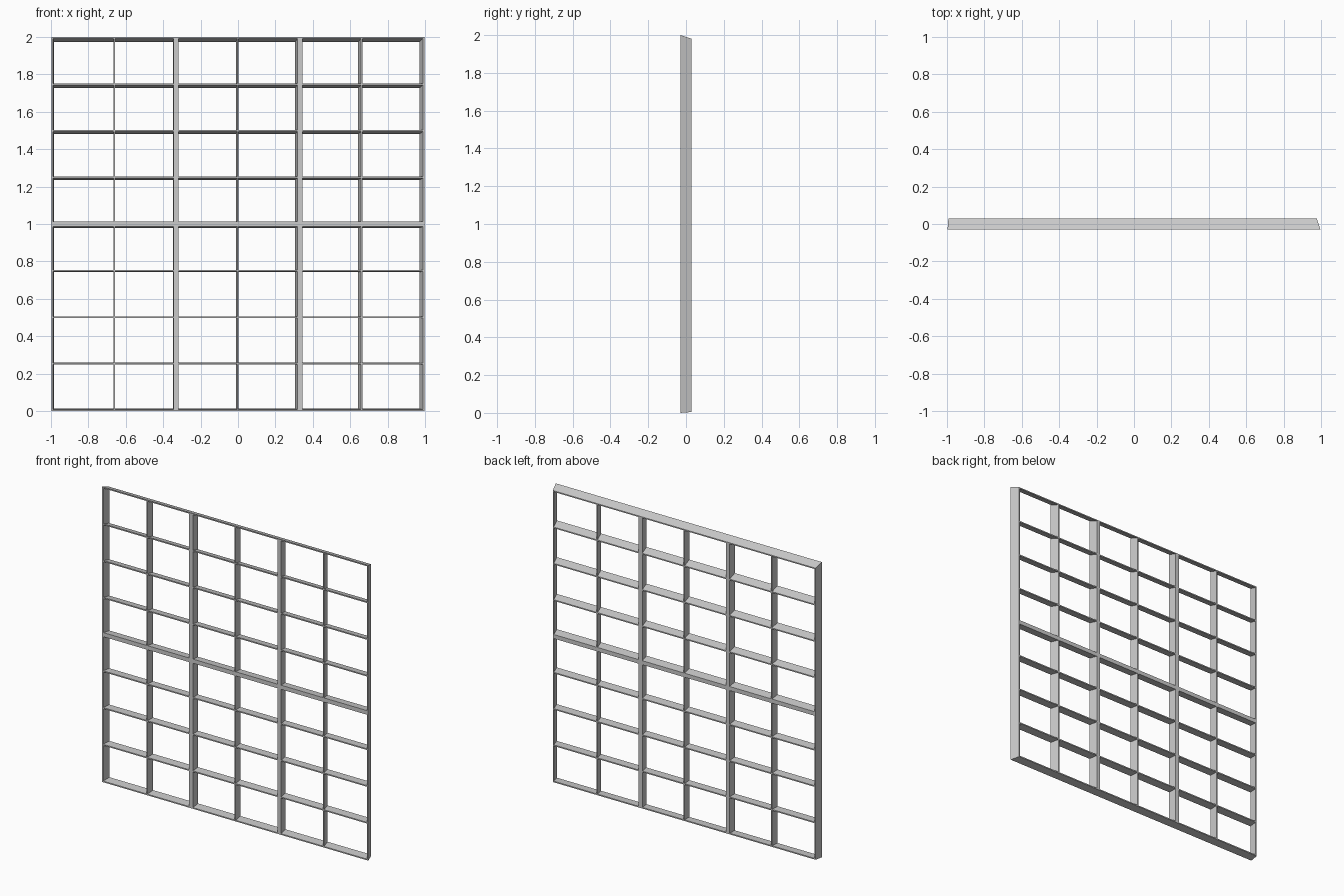
import bpy
import bmesh

cube = bpy.data.objects.get("Cube")
if cube:
    bpy.data.objects.remove(cube, do_unlink=True)

WIDTH, HEIGHT, DEPTH = 1.994, 2.0, 0.06
THIN, THICK = 0.008, 0.028
TAPER = 0.0123                  # the back shrinks slightly towards a pivot
PIVOT_X, PIVOT_Z = -0.6, 0.375

grey = bpy.data.materials.new("light_grey")
grey.use_nodes = True
grey.diffuse_color = (0.6, 0.6, 0.6, 1)
grey.node_tree.nodes["Principled BSDF"].inputs["Base Color"].default_value = (0.6, 0.6, 0.6, 1)


def slat(name, x, z, width, height):
    """Box centred on x, z whose back face is drawn towards the pivot."""
    bm = bmesh.new()
    bmesh.ops.create_cube(bm, size=1)
    for v in bm.verts:
        v.co.x = x + v.co.x * width
        v.co.y *= DEPTH
        v.co.z = z + v.co.z * height
        if v.co.y > 0:
            v.co.x -= TAPER * (v.co.x - PIVOT_X)
            v.co.z -= TAPER * (v.co.z - PIVOT_Z)
    mesh = bpy.data.meshes.new(name)
    bm.to_mesh(mesh)
    bm.free()
    mesh.materials.append(grey)
    bpy.context.collection.objects.link(bpy.data.objects.new(name, mesh))


# Upright slats, every third division being a thick mullion
columns = 6
for i in range(columns + 1):
    thick = i in (2, 4)
    x = (i / columns - 0.5) * (WIDTH - THIN)
    slat(f"{'mullion' if thick else 'upright_slat'}_{i + 1}",
         x, HEIGHT / 2, THICK if thick else THIN, HEIGHT)

# Level slats with a thick transom at mid height
rows = 8
for i in range(rows + 1):
    thick = i == rows // 2
    z = THIN / 2 + i / rows * (HEIGHT - THIN)
    slat("transom" if thick else f"level_slat_{i + 1}",
         0, z, WIDTH, THICK if thick else THIN)
